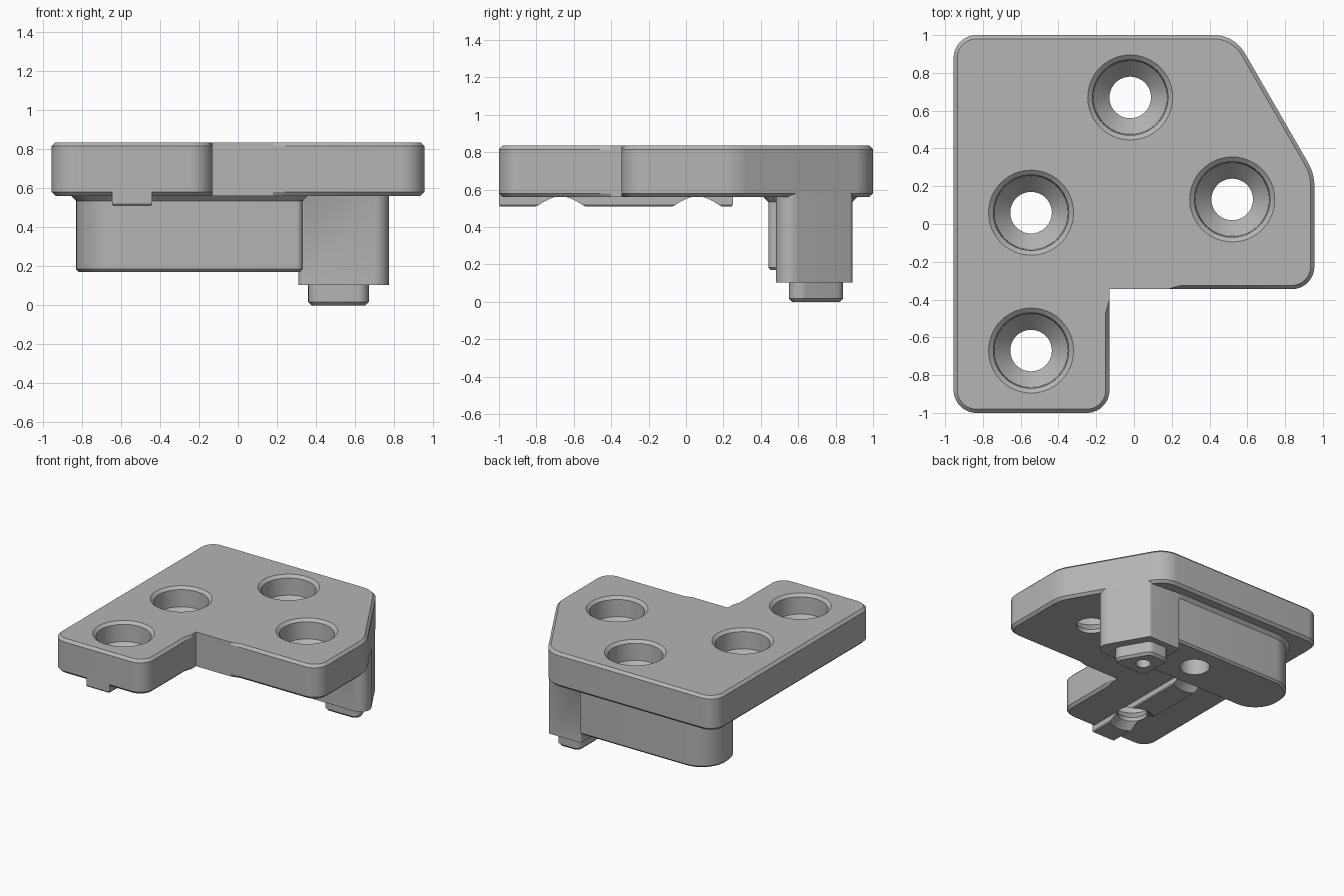
import bpy, bmesh, math
from mathutils import Vector

if "Cube" in bpy.data.objects:
    bpy.data.objects.remove(bpy.data.objects["Cube"])

GREY = (0.46, 0.46, 0.46, 1)
mat = bpy.data.materials.new("plain grey")
mat.use_nodes = True
mat.diffuse_color = GREY
mat.node_tree.nodes["Principled BSDF"].inputs["Base Color"].default_value = GREY

TOP, BASE = 0.835, 0.56        # upper and lower faces of the plate
BEV = 0.02
SLOPE = math.sqrt(3)           # the cut corner runs at sixty degrees


def diagonal_x(y, start=0.78, level=0.57):
    return start - (y - level) / SLOPE


def outline(corners, seg=12):
    """Counter-clockwise corners (x, y, radius, edge weight) -> (point, normal, weight)."""
    result = []
    for i, (x, y, r, w) in enumerate(corners):
        p = Vector((x, y))
        a = (p - Vector(corners[i - 1][:2])).normalized()
        b = (Vector(corners[(i + 1) % len(corners)][:2]) - p).normalized()
        n0, n1 = Vector((a.y, -a.x)), Vector((b.y, -b.x))
        if r == 0:
            result.append((p, (n0 + n1).normalized(), w))
            continue
        turn = math.atan2(a.x * b.y - a.y * b.x, a.dot(b))
        centre = p - a * r * math.tan(turn / 2) - n0 * r
        start = math.atan2(n0.y, n0.x)
        for k in range(seg + 1):
            t = start + turn * k / seg
            n = Vector((math.cos(t), math.sin(t)))
            result.append((centre + n * r, n, w))
    return result


def loft(name, rings):
    """Closed solid through rings of points, from bottom to top."""
    bm = bmesh.new()
    loops = [[bm.verts.new(p) for p in ring] for ring in rings]
    n = len(loops[0])
    for lo, hi in zip(loops, loops[1:]):
        for i in range(n):
            j = (i + 1) % n
            bm.faces.new((lo[i], lo[j], hi[j], hi[i]))
    bm.faces.new(loops[0][::-1])
    bm.faces.new(loops[-1])
    bmesh.ops.remove_doubles(bm, verts=bm.verts, dist=1e-5)
    bmesh.ops.recalc_face_normals(bm, faces=bm.faces)
    mesh = bpy.data.meshes.new(name)
    bm.to_mesh(mesh)
    bm.free()
    mesh.materials.append(mat)
    obj = bpy.data.objects.new(name, mesh)
    bpy.context.collection.objects.link(obj)
    return obj


def prism(name, corners, levels):
    """Extruded outline; each level is (z, outward offset)."""
    pts = outline(corners)
    return loft(name, [[(*(p + n * w * off), z) for p, n, w in pts] for z, off in levels])


def lathe(name, centre, profile, seg=48):
    cx, cy = centre
    angles = [math.tau * k / seg for k in range(seg)]
    return loft(name, [[(cx + r * math.cos(t), cy + r * math.sin(t), z) for t in angles]
                       for r, z in profile])


def cut(obj, cutters):
    bpy.context.view_layer.objects.active = obj
    for c in cutters:
        mod = obj.modifiers.new("hole", "BOOLEAN")
        mod.operation, mod.solver, mod.object = "DIFFERENCE", "EXACT", c
        bpy.ops.object.modifier_apply(modifier=mod.name)


# Plate with chamfers that fade out at the inner corner
plate = prism("plate", [
    (-0.955, -1, 0.12, 1), (-0.13, -1, 0.12, 1), (-0.13, -0.47, 0, 1), (-0.13, -0.4, 0, 0),
    (-0.13, -0.345, 0, 0), (0.18, -0.345, 0, 0), (0.25, -0.345, 0, 1),
    (0.955, -0.345, 0.12, 1), (0.955, diagonal_x(0) and 0.267, 0.25, 1),
    (diagonal_x(1), 1, 0.19, 1), (-0.955, 1, 0.12, 1)],
    [(BASE, -BEV), (BASE + BEV, 0), (TOP - BEV, 0), (TOP, -BEV)])

# Guide rail under the arm
rail = prism("guide_rail", [(-0.645, -1, 0, 1), (-0.44, -1, 0, 1),
                            (-0.44, 0.25, 0, 1), (-0.645, 0.25, 0, 1)],
             [(0.51, -0.008), (0.518, 0), (BASE + BEV, 0)])

# Long block with one round end
block = prism("lower_block", [(-0.83, 0.44, 0.215, 1), (0.33, 0.44, 0.03, 1),
                              (0.33, 0.89, 0.03, 1), (-0.83, 0.89, 0.215, 1)],
              [(0.17, -0.015), (0.185, 0), (0.535, 0), (BASE, 0.025)])

# Corner post flush with the cut corner of the plate
post = prism("corner_post", [(0.31, 0.48, 0.03, 1), (diagonal_x(0.48), 0.48, 0.08, 0),
                             (diagonal_x(0.89), 0.89, 0.03, 0), (0.31, 0.89, 0.01, 1)],
             [(0.105, 0), (0.535, 0), (BASE, 0.02), (BASE + BEV, 0.02)])

# Locating boss at the foot of the post
boss = prism("locating_boss", [(0.36, 0.55, 0.06, 1), (0.714, 0.55, 0.06, 1),
                               (0.547, 0.84, 0.06, 1), (0.36, 0.84, 0.06, 1)],
             [(0, -0.018), (0.018, 0), (0.105, 0)])

# Countersunk holes: flared at the rail, straight elsewhere
upper = [(0.11, 0.59), (0.195, 0.68), (0.2, 0.815), (0.225, TOP), (0.225, 0.9)]
flared = [(0.178, 0.5), (0.11, BASE)] + upper
straight = [(0.11, 0.1)] + upper
rail_holes = [lathe("hole_cutter", (-0.545, y), flared) for y in (-0.67, 0.06)]
back_hole = lathe("hole_cutter", (-0.02, 0.67), straight)
side_hole = lathe("hole_cutter", (0.52, 0.13), straight)
pin_hole = lathe("hole_cutter", (0.49, 0.69), [(0.055, -0.1), (0.055, 0.4)], 32)

cut(plate, rail_holes + [back_hole, side_hole])
cut(rail, rail_holes)
cut(block, [back_hole])
cut(post, [pin_hole])
cut(boss, [pin_hole])
for c in rail_holes + [back_hole, side_hole, pin_hole]:
    bpy.data.objects.remove(c)

# Smooth curved walls, keep chamfer edges crisp
bpy.ops.object.select_all(action="DESELECT")
for obj in (plate, rail, block, post, boss):
    obj.select_set(True)
bpy.context.view_layer.objects.active = plate
bpy.ops.object.shade_smooth_by_angle(angle=math.radians(25))
